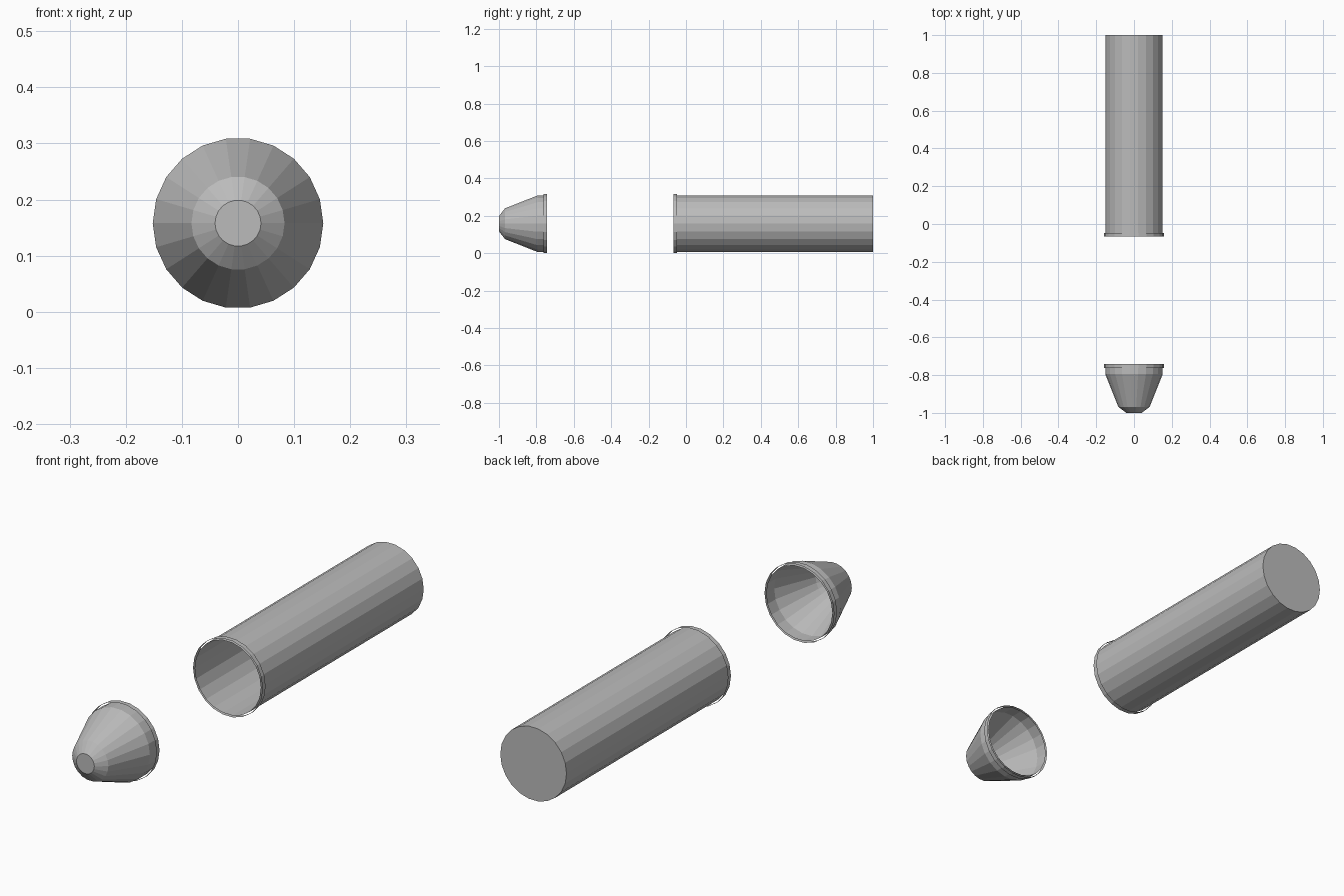
import bpy
import bmesh
from math import cos, sin, tau

SIDES = 22
AXIS_Z = 0.158      # height of the shared centre line
BODY_R = 0.152
RIM_R = 0.1595

cube = bpy.data.objects.get("Cube")
if cube:
    bpy.data.objects.remove(cube, do_unlink=True)

grey = bpy.data.materials.new("plain_grey")
grey.use_nodes = True
colour = (0.5, 0.5, 0.5, 1)
grey.diffuse_color = colour
grey.node_tree.nodes["Principled BSDF"].inputs["Base Color"].default_value = colour


def lathe(name, profile, cap_first=False, cap_last=False):
    """Turn (y, radius) points, front to back, into a thin faceted shell."""
    bm = bmesh.new()
    rings = []
    for y, r in profile:
        rings.append([bm.verts.new((r * cos(tau * i / SIDES), y,
                                    AXIS_Z + r * sin(tau * i / SIDES)))
                      for i in range(SIDES)])
    for a, b in zip(rings, rings[1:]):
        for i in range(SIDES):
            j = (i + 1) % SIDES
            bm.faces.new((a[i], b[i], b[j], a[j]))
    if cap_first:
        bm.faces.new(rings[0])
    if cap_last:
        bm.faces.new(rings[-1][::-1])
    mesh = bpy.data.meshes.new(name)
    bm.to_mesh(mesh)
    bm.free()
    mesh.materials.append(grey)
    obj = bpy.data.objects.new(name, mesh)
    bpy.context.collection.objects.link(obj)
    return obj


# Long tube, open at the front and closed at the back
lathe("tube", [(-0.067, BODY_R), (1, BODY_R)], cap_last=True)

# Tapered nose cap, open at the back
lathe("nose_cap", [(-1, 0.041), (-0.968, 0.083), (-0.795, BODY_R),
                   (-0.742, BODY_R)], cap_first=True)

# Thin loose bands round the two open mouths
for name, front, back in (("tube_band", -0.067, -0.047),
                          ("cap_band", -0.762, -0.742)):
    lathe(name, [(front, RIM_R), (back, RIM_R)])
